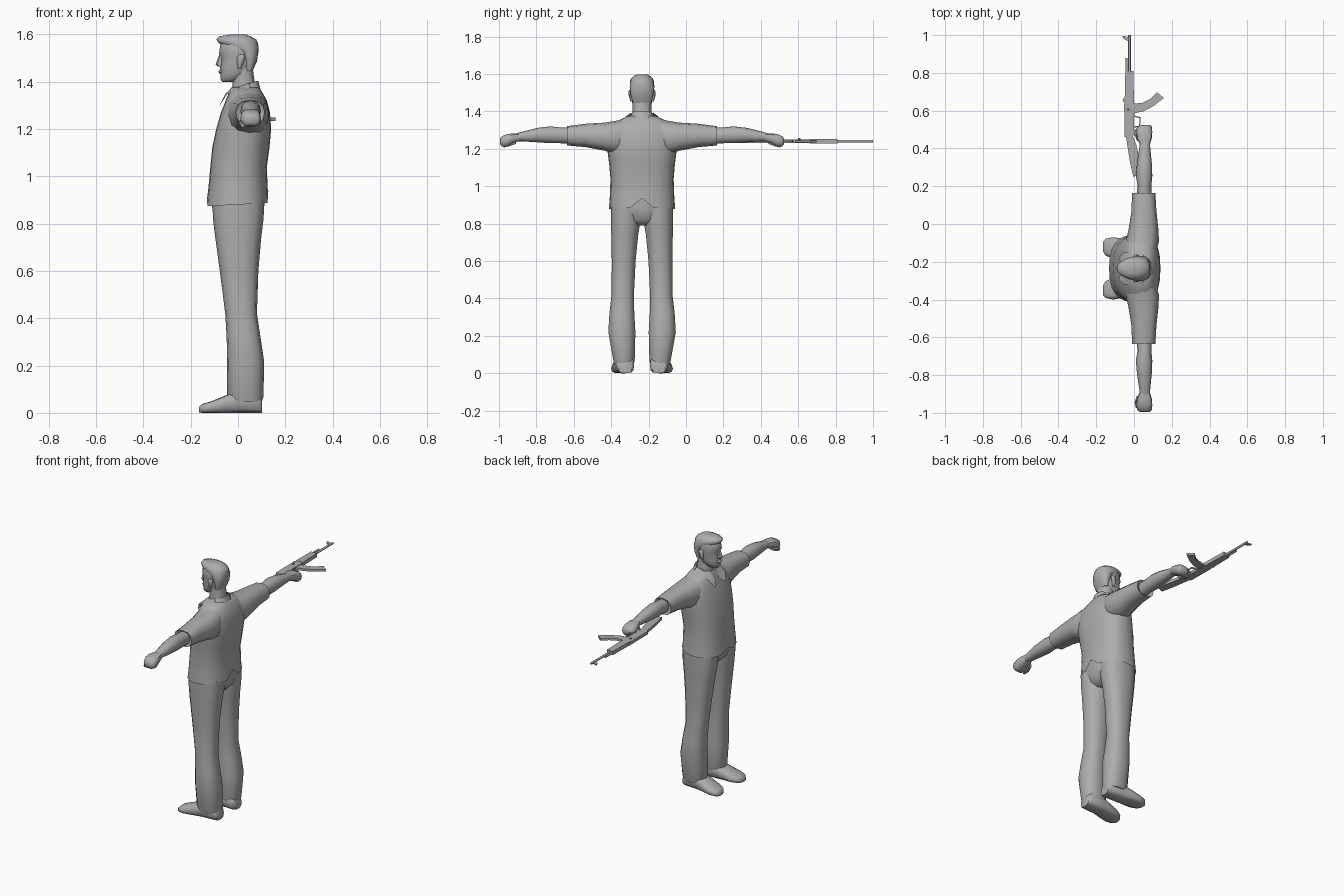
import bpy, bmesh, math
from mathutils import Vector

CY = -0.235  # body centre line in y; the figure faces -x
mat = bpy.data.materials.new("plain grey")
mat.diffuse_color = (0.42, 0.42, 0.42, 1)


def finish(name, bm, angle=50):
    bmesh.ops.recalc_face_normals(bm, faces=bm.faces)
    me = bpy.data.meshes.new(name)
    bm.to_mesh(me)
    bm.free()
    ob = bpy.data.objects.new(name, me)
    bpy.context.collection.objects.link(ob)
    me.materials.append(mat)
    bpy.ops.object.select_all(action='DESELECT')
    ob.select_set(True)
    bpy.context.view_layer.objects.active = ob
    bpy.ops.object.shade_smooth_by_angle(angle=math.radians(angle))
    return ob


def loft(name, axis, rings, n=14, p=2.4, side=1, caps=(True, True), rule=None, angle=50):
    """Skin rounded rings (t, u0, u1, v0, v1) along an axis; y is measured from the body centre."""
    bm = bmesh.new()
    loops = []
    for i, (t, u0, u1, v0, v1) in enumerate(rings):
        loop = []
        for k in range(n):
            a = 2 * math.pi * k / n
            ca, sa = math.cos(a), math.sin(a)
            u = (u0 + u1) / 2 + (u1 - u0) / 2 * math.copysign(abs(ca) ** (2 / p), ca)
            v = (v0 + v1) / 2 + (v1 - v0) / 2 * math.copysign(abs(sa) ** (2 / p), sa)
            co = {'x': (t, u, v), 'y': (u, t, v), 'z': (u, v, t)}[axis]
            co = Vector(co)
            if rule:
                rule(i, co)
            co.y = co.y * side + CY
            loop.append(bm.verts.new(co))
        loops.append(loop)
    for a, b in zip(loops, loops[1:]):
        for k in range(n):
            bm.faces.new((a[k], a[(k + 1) % n], b[(k + 1) % n], b[k]))
    if caps[0]:
        bm.faces.new(loops[0])
    if caps[1]:
        bm.faces.new(loops[-1])
    return finish(name, bm, angle)


def plate(name, pts, z, th):
    """Flat outline in x, y extruded in z around a middle height."""
    bm = bmesh.new()
    f = bm.faces.new([bm.verts.new((x, y, z - th / 2)) for x, y in pts])
    g = bmesh.ops.extrude_face_region(bm, geom=[f])
    bmesh.ops.translate(bm, verts=[v for v in g['geom'] if isinstance(v, bmesh.types.BMVert)], vec=(0, 0, th))
    return finish(name, bm, 30)


def rod(name, y0, y1, x, r, z=1.24):
    loft(name, 'y', [(y - CY, x - r, x + r, z - r, z + r) for y in (y0, y1)], n=8, p=2)


# Shirt body with a hem that drops toward the front and notches at both centres
def hem(i, co):
    if i == 0:
        co.z += 0.05 * co.x
        if abs(co.y) < 0.01:
            co.z += 0.05 if co.x > 0 else 0.025


loft("shirt", 'z', [
    (0.88, -0.132, 0.128, -0.177, 0.177), (0.95, -0.125, 0.125, -0.172, 0.172),
    (1.04, -0.117, 0.122, -0.169, 0.169), (1.12, -0.109, 0.133, -0.176, 0.176),
    (1.20, -0.092, 0.14, -0.186, 0.186), (1.27, -0.072, 0.135, -0.19, 0.19),
    (1.32, -0.052, 0.122, -0.172, 0.172), (1.35, -0.04, 0.105, -0.13, 0.13),
    (1.375, -0.03, 0.088, -0.075, 0.075)], n=24, p=2.5, caps=(False, True), rule=hem)


# Collar band, lower at the throat
def tilt(i, co):
    co.z += 0.28 * (co.x - 0.08)


loft("collar_band", 'z', [(1.365, -0.045, 0.095, -0.075, 0.075), (1.402, -0.032, 0.085, -0.055, 0.055)],
     n=16, caps=(False, False), rule=tilt)

# Trouser seat
loft("trouser_seat", 'z', [
    (0.79, -0.06, 0.07, -0.06, 0.06), (0.82, -0.095, 0.1, -0.14, 0.14),
    (0.88, -0.112, 0.112, -0.168, 0.168), (0.95, -0.11, 0.11, -0.16, 0.16)], n=18)

# Paired limbs
for s, lab in ((1, "left"), (-1, "right")):
    loft(lab + "_sleeve", 'y', [
        (0.08, -0.04, 0.115, 1.2, 1.362), (0.14, -0.045, 0.132, 1.17, 1.35),
        (0.20, -0.03, 0.13, 1.19, 1.34), (0.30, -0.014, 0.119, 1.209, 1.334),
        (0.40, -0.01, 0.113, 1.218, 1.321), (0.39, 0.005, 0.1, 1.23, 1.31)], n=12, side=s)
    loft(lab + "_forearm", 'y', [
        (0.36, 0.014, 0.093, 1.225, 1.31), (0.44, 0.018, 0.092, 1.23, 1.315),
        (0.49, 0.01, 0.097, 1.23, 1.32), (0.56, 0.016, 0.094, 1.235, 1.312),
        (0.64, 0.028, 0.086, 1.24, 1.292), (0.67, 0.03, 0.086, 1.24, 1.284)], n=12, p=2.2, side=s)
    loft(lab + "_fist", 'y', [
        (0.655, 0.032, 0.084, 1.24, 1.284), (0.69, 0.014, 0.094, 1.23, 1.284),
        (0.725, 0.01, 0.097, 1.208, 1.279), (0.75, 0.018, 0.094, 1.212, 1.268),
        (0.76, 0.03, 0.085, 1.225, 1.255)], n=10, p=3, side=s)
    # thumb on the front side of the fist
    loft(lab + "_thumb", 'y', [
        (0.675, 0.015, 0.04, 1.225, 1.25), (0.71, 0.003, 0.028, 1.212, 1.237),
        (0.74, 0.01, 0.03, 1.206, 1.225)], n=6, side=s)
    loft(lab + "_trouser_leg", 'z', [
        (0.045, -0.035, 0.1, 0.045, 0.15), (0.07, -0.047, 0.108, 0.038, 0.155),
        (0.22, -0.046, 0.11, 0.034, 0.182), (0.32, -0.048, 0.095, 0.04, 0.176),
        (0.42, -0.054, 0.08, 0.042, 0.164), (0.60, -0.077, 0.086, 0.033, 0.163),
        (0.74, -0.096, 0.098, 0.019, 0.166), (0.82, -0.106, 0.108, 0.006, 0.168),
        (0.90, -0.108, 0.112, 0.004, 0.168)], n=14, side=s)
    # shoe, splayed slightly outward toward the toe
    loft(lab + "_shoe", 'x', [
        (0.102, 0.055, 0.125, 0.0, 0.06), (0.085, 0.042, 0.138, 0.0, 0.085),
        (0.0, 0.042, 0.145, 0.0, 0.095), (-0.05, 0.045, 0.155, 0.0, 0.075),
        (-0.11, 0.05, 0.165, 0.0, 0.05), (-0.15, 0.068, 0.157, 0.0, 0.038),
        (-0.165, 0.09, 0.14, 0.002, 0.025)], n=12, p=3.2, side=s)
    # collar flap
    bm = bmesh.new()
    q = [(0.05, 0.06, 1.393), (-0.03, 0.035, 1.372), (-0.06, 0.012, 1.325),
         (-0.083, 0.055, 1.29), (-0.055, 0.085, 1.345), (0.05, 0.088, 1.372)]
    v = [bm.verts.new((x, y * s + CY, z)) for x, y, z in q]
    for f in ((0, 1, 4, 5), (1, 2, 3, 4)):
        bm.faces.new([v[k] for k in f])
    finish(lab + "_collar_flap", bm)
    # ear
    loft(lab + "_ear", 'z', [
        (1.452, 0.0, 0.012, 0.05, 0.062), (1.475, -0.004, 0.022, 0.055, 0.07),
        (1.505, -0.004, 0.03, 0.055, 0.073), (1.515, 0.005, 0.024, 0.055, 0.068)], n=8, side=s)

# Neck
loft("neck", 'z', [(1.33, -0.03, 0.085, -0.055, 0.055), (1.40, -0.022, 0.07, -0.05, 0.05),
                   (1.46, -0.02, 0.062, -0.05, 0.05)], n=12)


# Head, narrowing toward the face
def face(i, co):
    if co.x < 0:
        co.y *= 1 + 2.2 * co.x


loft("head", 'z', [
    (1.398, -0.066, -0.02, -0.022, 0.022), (1.408, -0.073, 0.01, -0.037, 0.037),
    (1.43, -0.074, 0.045, -0.05, 0.05), (1.455, -0.076, 0.062, -0.056, 0.056),
    (1.50, -0.07, 0.074, -0.06, 0.06), (1.52, -0.08, 0.078, -0.062, 0.062),
    (1.56, -0.074, 0.078, -0.06, 0.06), (1.585, -0.05, 0.055, -0.045, 0.045)],
    n=16, p=2.3, rule=face)
loft("nose", 'z', [(1.463, -0.086, -0.06, -0.014, 0.014), (1.472, -0.095, -0.06, -0.015, 0.015),
                   (1.515, -0.079, -0.06, -0.007, 0.007)], n=6)
loft("lips", 'z', [(1.431, -0.076, -0.06, -0.018, 0.018), (1.441, -0.083, -0.06, -0.022, 0.022),
                   (1.452, -0.076, -0.06, -0.016, 0.016)], n=8)

# Hair cap with a quiff over the forehead
loft("hair", 'z', [
    (1.445, 0.03, 0.062, -0.05, 0.05), (1.485, 0.022, 0.08, -0.06, 0.06),
    (1.53, 0.0, 0.087, -0.066, 0.066), (1.562, -0.082, 0.085, -0.064, 0.064),
    (1.577, -0.091, 0.077, -0.058, 0.058), (1.59, -0.082, 0.056, -0.046, 0.046),
    (1.598, -0.035, 0.035, -0.026, 0.026)], n=16, p=2.3, rule=face)

# Rifle held flat in the left fist, pointing along +y
plate("receiver", [(-0.05, 0.46), (-0.005, 0.46), (0.0, 0.5), (0.0, 0.66), (-0.045, 0.66), (-0.052, 0.63)], 1.24, 0.02)
plate("handguard", [(-0.048, 0.66), (0.0, 0.66), (-0.004, 0.81), (-0.046, 0.81)], 1.24, 0.024)
plate("stock", [(-0.042, 0.46), (-0.008, 0.47), (0.012, 0.42), (0.045, 0.27), (-0.004, 0.25), (-0.022, 0.33)], 1.24, 0.018)
plate("grip", [(0.0, 0.47), (0.0, 0.5), (0.07, 0.475), (0.062, 0.445)], 1.24, 0.016)
plate("trigger_guard", [(-0.002, 0.51), (0.032, 0.515), (0.036, 0.565), (-0.002, 0.575),
                        (-0.002, 0.569), (0.03, 0.56), (0.027, 0.52), (-0.002, 0.517)], 1.24, 0.008)
# curved magazine: an arc band swept toward the muzzle
arc = [(0.0, 0.585), (0.05, 0.597), (0.1, 0.622), (0.158, 0.667)]
arc += [(0.122, 0.697), (0.085, 0.662), (0.045, 0.642), (0.0, 0.637)]
plate("magazine", arc, 1.24, 0.014)
rod("barrel", 0.8, 1.0, -0.024, 0.007)
rod("gas_tube", 0.8, 0.88, -0.04, 0.006)
plate("front_sight", [(-0.024, 0.965), (-0.055, 0.98), (-0.062, 0.995), (-0.05, 0.995), (-0.024, 0.985)], 1.24, 0.008)
plate("rear_sight", [(-0.046, 0.64), (-0.06, 0.65), (-0.058, 0.66), (-0.046, 0.68)], 1.24, 0.01)
rod("charging_handle", 0.6, 0.612, -0.03, 0.004, 1.254)
